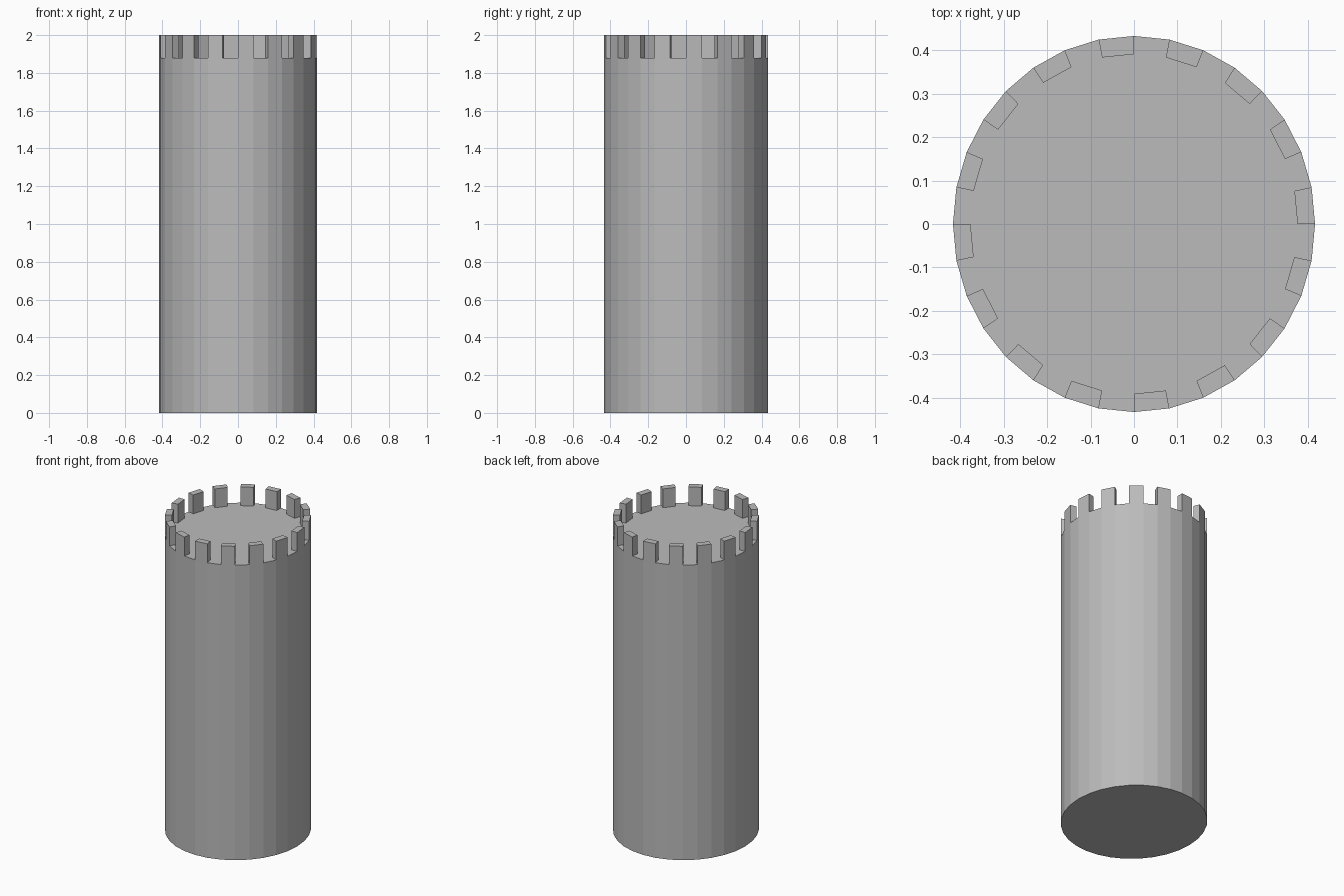
import bpy
import bmesh
from math import atan2, floor, pi
from mathutils import Matrix, Vector

cube = bpy.data.objects.get("Cube")
if cube:
    bpy.data.objects.remove(cube, do_unlink=True)

SIDES = 32
RADIUS_X, RADIUS_Y = 0.417, 0.433
DECK, HEIGHT = 1.88, 2.0
INNER = 0.903          # inner edge of the battlements, as a share of the radius

stone = bpy.data.materials.new("grey stone")
stone.use_nodes = True
colour = (0.5, 0.5, 0.5, 1)
stone.diffuse_color = colour
stone.node_tree.nodes["Principled BSDF"].inputs["Base Color"].default_value = colour

# Shaft of unit radius, standing on the ground
bm = bmesh.new()
bmesh.ops.create_cone(bm, cap_ends=True, segments=SIDES, radius1=1, radius2=1,
                      depth=DECK, matrix=Matrix.Translation((0, 0, DECK / 2)))

# Inset the deck to leave a rim of quads
deck = max(bm.faces, key=lambda f: f.calc_center_median().z)
deck = bmesh.ops.extrude_discrete_faces(bm, faces=[deck])["faces"][0]
bmesh.ops.scale(bm, vec=(INNER, INNER, 1), verts=deck.verts)
bm.normal_update()


# Raise every second rim quad into a merlon
def is_merlon(face):
    c = face.calc_center_median()
    sector = floor(atan2(c.y, c.x) / (2 * pi / SIDES))
    return face is not deck and face.normal.z > 0.9 and sector % 2 == 0


rim = [f for f in bm.faces if is_merlon(f)]
for merlon in bmesh.ops.extrude_discrete_faces(bm, faces=rim)["faces"]:
    bmesh.ops.translate(bm, vec=Vector((0, 0, HEIGHT - DECK)), verts=merlon.verts)

# Slightly oval plan
bmesh.ops.scale(bm, vec=(RADIUS_X, RADIUS_Y, 1), verts=bm.verts)
bmesh.ops.recalc_face_normals(bm, faces=bm.faces)

mesh = bpy.data.meshes.new("tower")
bm.to_mesh(mesh)
bm.free()
mesh.materials.append(stone)
tower = bpy.data.objects.new("tower", mesh)
bpy.context.collection.objects.link(tower)
